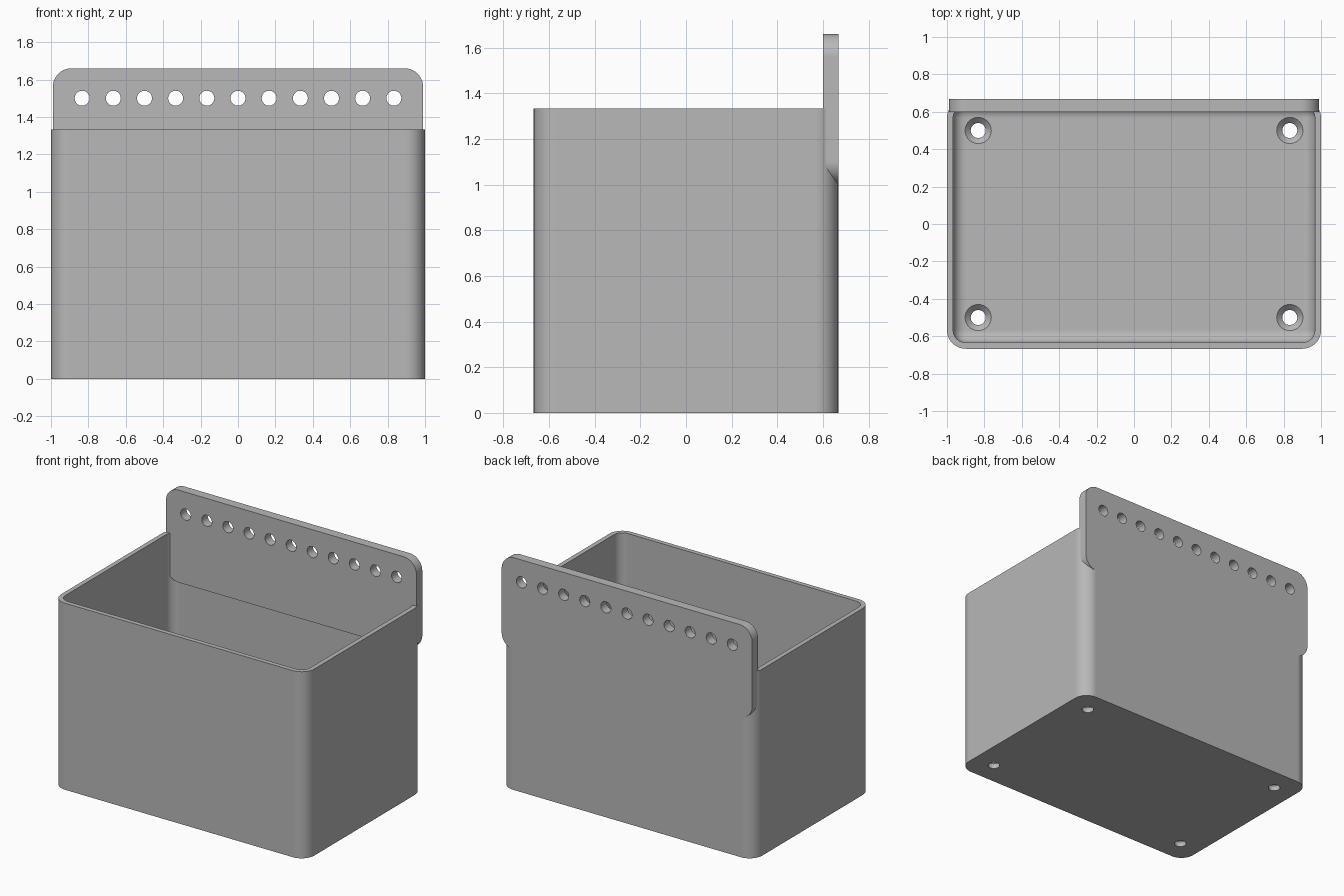
import bpy, bmesh, math
from mathutils import Matrix

cube = bpy.data.objects.get("Cube")
if cube:
    bpy.data.objects.remove(cube, do_unlink=True)

grey = bpy.data.materials.new("plain grey")
grey.use_nodes = True
GREY = (0.48, 0.48, 0.48, 1)
grey.diffuse_color = GREY
grey.node_tree.nodes["Principled BSDF"].inputs["Base Color"].default_value = GREY

WALL, FLOOR, RADIUS = 0.033, 0.067, 0.1
HALF_X, HALF_Y, HEIGHT = 1.0, 0.667, 1.333
PLATE_X, PLATE_FRONT, PLATE_LOW, PLATE_TOP = 0.99, 0.6, 1.0, 1.66
HOLE = 0.04


def add_object(name, bm):
    bmesh.ops.recalc_face_normals(bm, faces=bm.faces)
    mesh = bpy.data.meshes.new(name)
    bm.to_mesh(mesh)
    bm.free()
    mesh.materials.append(grey)
    obj = bpy.data.objects.new(name, mesh)
    bpy.context.collection.objects.link(obj)
    return obj


def rounded_block(name, low, high, radius, pick, segments=10):
    """Block between two corners; edges chosen by pick(a, b) are rounded."""
    bm = bmesh.new()
    bmesh.ops.create_cube(bm, size=1)
    for v in bm.verts:
        v.co = [h if c > 0 else l for c, l, h in zip(v.co, low, high)]
    edges = [e for e in bm.edges if pick(e.verts[0].co, e.verts[1].co)]
    bmesh.ops.bevel(bm, geom=edges, offset=radius, segments=segments,
                    profile=0.5, affect='EDGES')
    return add_object(name, bm)


def add_cone(bm, centre, r_low, r_high, depth, turn=Matrix()):
    bmesh.ops.create_cone(bm, cap_ends=True, segments=32, radius1=r_low,
                          radius2=r_high, depth=depth,
                          matrix=Matrix.Translation(centre) @ turn)


def cut(target, cutter):
    mod = target.modifiers.new("cut", 'BOOLEAN')
    mod.operation, mod.solver, mod.object = 'DIFFERENCE', 'EXACT', cutter
    bpy.context.view_layer.update()
    graph = bpy.context.evaluated_depsgraph_get()
    mesh = bpy.data.meshes.new_from_object(target.evaluated_get(graph))
    target.modifiers.clear()
    target.data = mesh
    bpy.data.objects.remove(cutter, do_unlink=True)


def finish(obj):
    bpy.ops.object.select_all(action='DESELECT')
    obj.select_set(True)
    bpy.context.view_layer.objects.active = obj
    bpy.ops.object.shade_smooth_by_angle(angle=math.radians(30))
    obj.modifiers.new("even shading", 'WEIGHTED_NORMAL').keep_sharp = True


def upright(a, b):
    return abs(a.z - b.z) > 0.1


def upright_or_bottom(a, b):
    return upright(a, b) or max(a.z, b.z) < HEIGHT


def along_y(a, b):
    return abs(a.y - b.y) > 0.01


# Open box with rounded corners
box = rounded_block("box", (-HALF_X, -HALF_Y, 0), (HALF_X, HALF_Y, HEIGHT),
                    RADIUS, upright)
inner_x, inner_y = HALF_X - WALL, HALF_Y - WALL
cavity = rounded_block("cavity_cutter", (-inner_x, -inner_y, FLOOR),
                       (inner_x, inner_y, HEIGHT + 0.3),
                       RADIUS - WALL, upright_or_bottom)
cut(box, cavity)

# Countersunk screw holes in the floor
for stage in ("shaft", "countersink"):
    bm = bmesh.new()
    for x in (-0.833, 0.833):
        for y in (-0.5, 0.5):
            if stage == "shaft":
                add_cone(bm, (x, y, 0), HOLE, HOLE, 0.3)
            else:
                # cone continues past the floor surface for a clean cut
                add_cone(bm, (x, y, FLOOR - 0.01), HOLE - 0.01, 0.09, 0.06 + 0.04 - 0.04)
    cut(box, add_object(stage + "_cutter", bm))
finish(box)

# Rear mounting plate with a row of holes
plate = rounded_block("mounting_plate", (-PLATE_X, PLATE_FRONT, PLATE_LOW),
                      (PLATE_X, HALF_Y, PLATE_TOP), RADIUS, along_y)
bm = bmesh.new()
for i in range(-5, 6):
    add_cone(bm, (i / 6, HALF_Y, 1.5), HOLE, HOLE, 0.4,
             Matrix.Rotation(math.pi / 2, 4, 'X'))
cut(plate, add_object("row_cutter", bm))
finish(plate)
